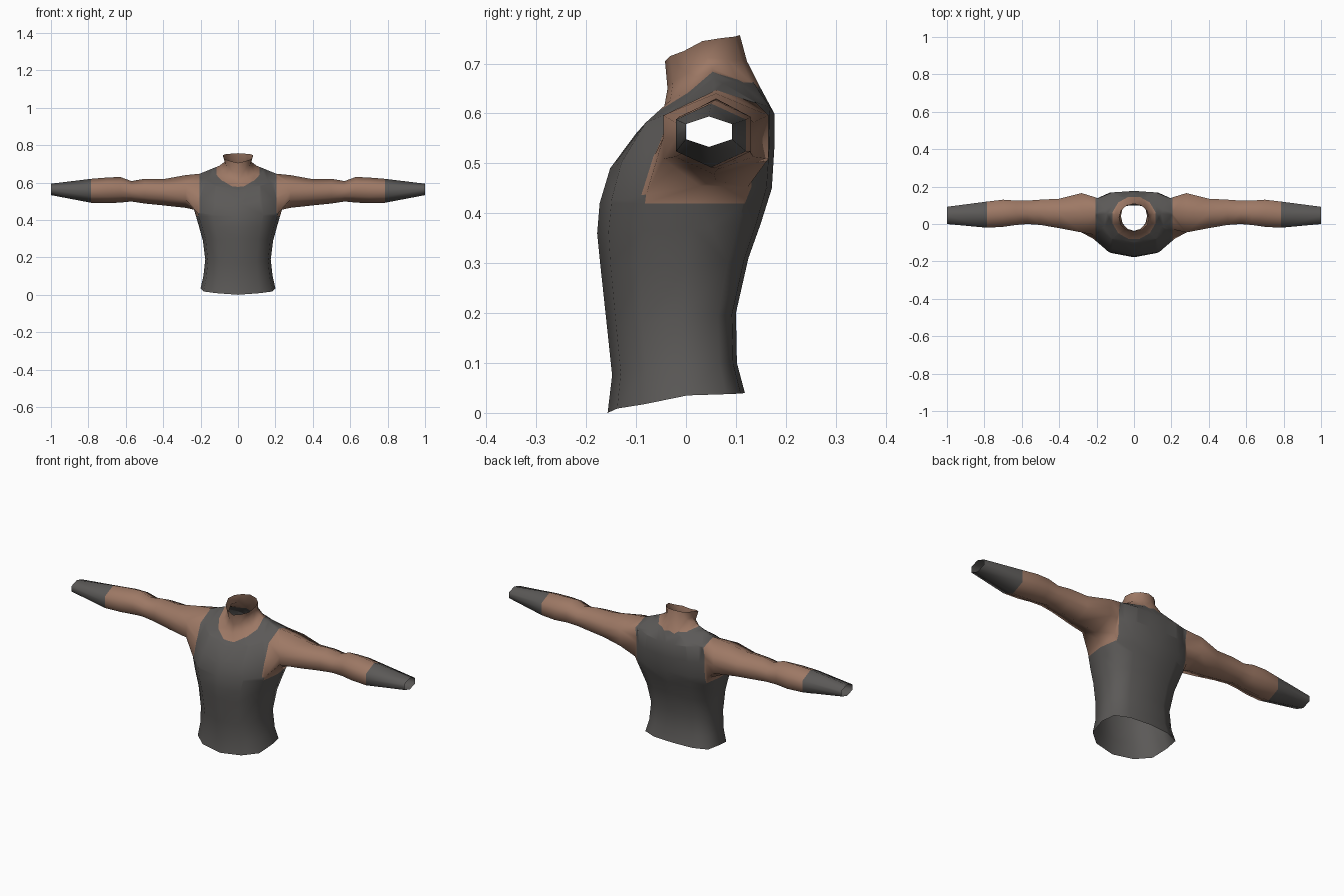
import bpy, bmesh, math
from mathutils import Vector

if "Cube" in bpy.data.objects:
    bpy.data.objects.remove(bpy.data.objects["Cube"])


def material(name, rgb):
    m = bpy.data.materials.new(name)
    m.diffuse_color = (*rgb, 1)
    m.use_nodes = True
    m.node_tree.nodes["Principled BSDF"].inputs["Base Color"].default_value = m.diffuse_color
    return m


cloth = material("dark grey cloth", (0.105, 0.100, 0.096))
skin = material("brown skin", (0.34, 0.19, 0.13))

# Half cross-sections from front centre to back centre: x and y fractions
CHEST = ([0, .58, .92, 1, .94, .58, 0], [0, .07, .27, .58, .86, .97, 1])
ROUND = ([0, .5, .87, 1, .87, .5, 0], [0, .07, .25, .5, .75, .93, 1])
RISE = [0, .25, .5, 1, .5, .25, 0]

# Torso rings: half width, front y, back y, front z, side z, back z
TORSO = [
    (.200, -.157, .118, .000, .035, .040),
    (.185, -.148, .102, .075, .100, .100),
    (.175, -.158, .100, .170, .190, .200),
    (.188, -.172, .125, .300, .290, .310),
    (.210, -.178, .150, .360, .370, .380),
    (.235, -.173, .172, .420, .455, .450),
    (.225, -.152, .177, .490, .540, .530),
    (.205, -.100, .177, .560, .647, .600),
    (.100, -.045, .150, .605, .690, .650),
    (.070, -.037, .122, .650, .712, .705),
    (.082, -.042, .108, .705, .745, .757),
]

# Arm rings: x, front y, back y, bottom z, top z
ARM = [
    (.28, -.045, .165, .465, .640),
    (.40, -.022, .135, .478, .618),
    (.50, -.005, .130, .488, .620),
    (.57, .000, .125, .499, .608),
    (.63, -.005, .125, .493, .630),
    (.70, -.015, .130, .490, .627),
    (.785, -.020, .120, .492, .620),
    (1.0, .000, .092, .533, .594),
]

bm = bmesh.new()

# Torso half shell, leaving the arm opening free
rings = []
for i, (w, yf, yb, zf, zs, zb) in enumerate(TORSO):
    fx, fy = ROUND if i > 7 else CHEST
    ring = []
    for c in range(7):
        end = zf if c <= 3 else zb
        ring.append(bm.verts.new((w * fx[c], yf + (yb - yf) * fy[c],
                                  end + (zs - end) * RISE[c])))
    rings.append(ring)
for i in range(len(rings) - 1):
    for c in range(6):
        if i in (5, 6) and c in (2, 3):
            continue
        bm.faces.new((rings[i][c], rings[i][c + 1], rings[i + 1][c + 1], rings[i + 1][c]))

# Arm tube continuing from the opening to the open cuff
loop = [rings[r][c] for r, c in ((5, 3), (5, 2), (6, 2), (7, 2), (7, 3), (7, 4), (6, 4), (5, 4))]
for x, yf, yb, zb, zt in ARM:
    ym, h = (yf + yb) / 2, zt - zb
    section = [(ym, 0), (yf, .25), (yf, .5), (yf, .75), (ym, 1), (yb, .75), (yb, .5), (yb, .25)]
    new = [bm.verts.new((x, y, zb + t * h)) for y, t in section]
    for k in range(8):
        j = (k + 1) % 8
        bm.faces.new((loop[k], new[k], new[j], loop[j]))
    loop = new
bmesh.ops.recalc_face_normals(bm, faces=bm.faces)
if max(bm.faces, key=lambda f: f.calc_center_median().x).normal.length and \
        sum(f.normal.dot(f.calc_center_median() - Vector((0, 0.03, .4))) for f in bm.faces) < 0:
    bmesh.ops.reverse_faces(bm, faces=bm.faces)


def cut(point, normal, keep):
    """Slice the faces that pass the test along a plane."""
    faces = [f for f in bm.faces if keep(f)]
    edges = {e for f in faces for e in f.edges}
    verts = {v for f in faces for v in f.verts}
    bmesh.ops.bisect_plane(bm, geom=faces + list(edges) + list(verts), dist=1e-5,
                           plane_co=point, plane_no=normal)


# Armhole edges
cut((.205, 0, 0), (1, 0, 0), lambda f: f.calc_center_median().z > .4)
cut((0, 0, .42), (0, 0, 1), lambda f: f.calc_center_median().x > .15)

# Scooped neckline: a many-sided vertical cut
NECK = []
for k in range(7):
    a = math.radians(-90 + 30 * k)
    p = Vector((.115 * math.cos(a), .033 + .112 * math.sin(a), 0))
    n = Vector((math.cos(a) / .115, math.sin(a) / .112, 0)).normalized()
    NECK.append((p, n))
for p, n in NECK:
    cut(p, n, lambda f: f.calc_center_median().z > .53 and f.calc_center_median().x < .205)

# Skin on neck and arms, cloth on vest and cuffs
for f in bm.faces:
    m = f.calc_center_median()
    neck = m.z > .55 and all((m - p).dot(n) < 0 for p, n in NECK)
    arm = m.x > .205 and m.z > .42 and m.x < .785
    f.material_index = 1 if neck or arm else 0
    f.smooth = True

mesh = bpy.data.meshes.new("upper_body")
bm.to_mesh(mesh)
bm.free()
body = bpy.data.objects.new("upper_body", mesh)
bpy.context.collection.objects.link(body)
mesh.materials.append(cloth)
mesh.materials.append(skin)

# Mirror to the other side
mirror = body.modifiers.new("mirror", 'MIRROR')
mirror.use_clip = True
mirror.merge_threshold = 0.0005
